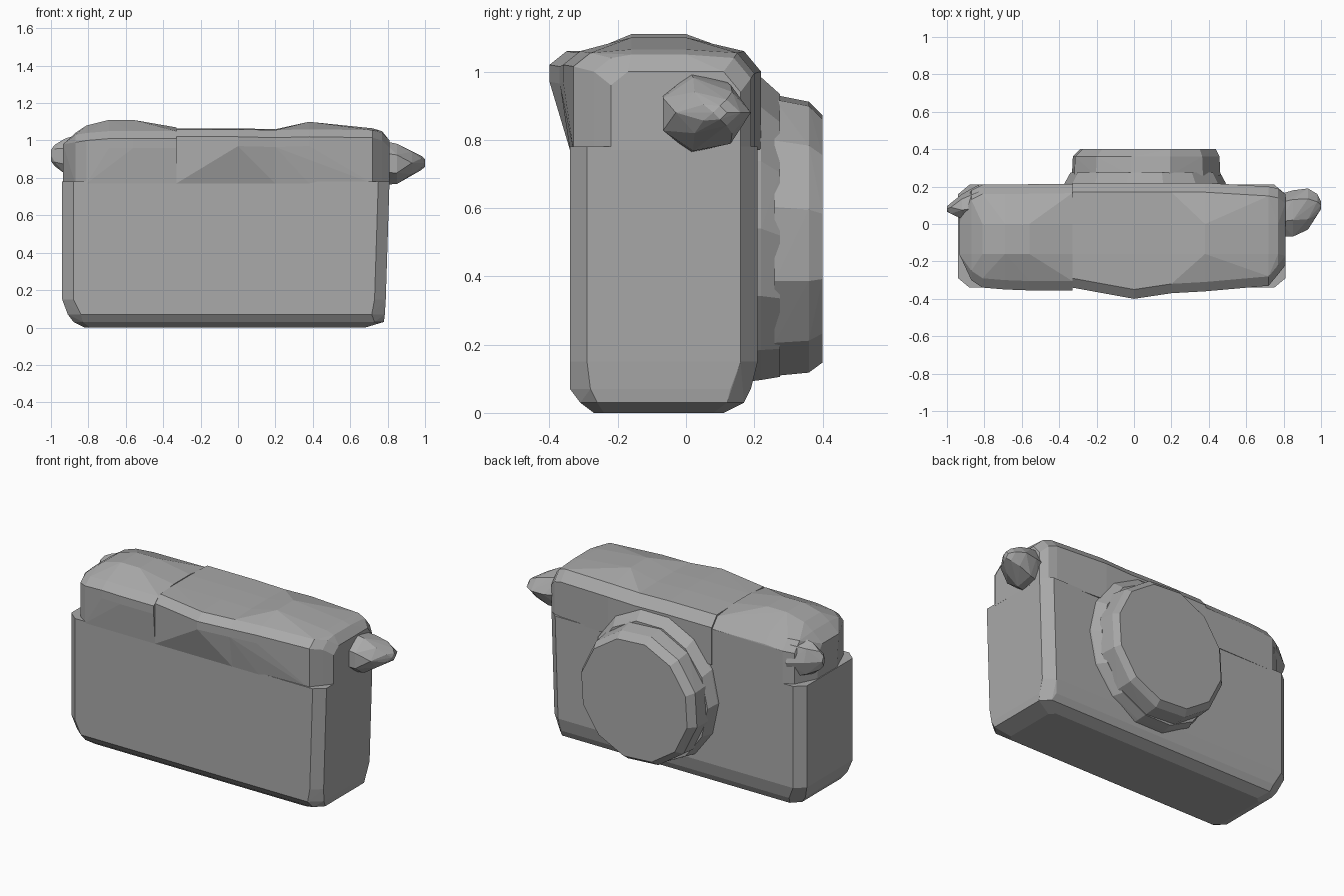
import bpy
import bmesh
from math import cos, sin, pi

cube = bpy.data.objects.get("Cube")
if cube:
    bpy.data.objects.remove(cube, do_unlink=True)

grey = bpy.data.materials.new("warm_free_grey")
grey.name = "plain_grey"
grey.use_nodes = True
COLOUR = (0.4, 0.4, 0.4, 1)
grey.diffuse_color = COLOUR
grey.node_tree.nodes["Principled BSDF"].inputs["Base Color"].default_value = COLOUR


def hull(name, rings):
    """Faceted convex solid wrapped around a list of point rings."""
    bm = bmesh.new()
    for ring in rings:
        for point in ring:
            bm.verts.new(point)
    result = bmesh.ops.convex_hull(bm, input=bm.verts[:])
    spare = set(result["geom_interior"]) | set(result["geom_unused"])
    bmesh.ops.delete(bm, geom=[v for v in spare if isinstance(v, bmesh.types.BMVert)],
                     context="VERTS")
    bmesh.ops.recalc_face_normals(bm, faces=bm.faces[:])
    mesh = bpy.data.meshes.new(name)
    bm.to_mesh(mesh)
    bm.free()
    mesh.materials.append(grey)
    obj = bpy.data.objects.new(name, mesh)
    bpy.context.collection.objects.link(obj)
    return obj


def plan(z, left, right, front, back, cut_x, cut_y):
    """Level rectangle with cut corners."""
    ring = []
    for x, dx in ((left, cut_x), (right, -cut_x)):
        for y, dy in ((front, cut_y), (back, -cut_y)):
            ring += [(x + dx, y, z), (x, y + dy, z)]
    return ring


def station(x, front, back, edge, crown, base=0.77):
    """Cross-section of the top housing at one x."""
    profile = [(max(front, -0.34), base), (front, edge - 0.09), (front, edge - 0.04),
               (front + 0.05, edge), (-0.16, crown), (0, crown),
               (back - 0.05, edge), (back, edge - 0.06), (back, base)]
    return [(x, y, z) for y, z in profile]


def oval(axis, along, a, b, ra, rb, sides, turn=0):
    """Polygon across the x axis (a=y, b=z) or the y axis (a=x, b=z)."""
    ring = []
    for i in range(sides):
        t = 2 * pi * i / sides + turn
        u, v = a + ra * cos(t), b + rb * sin(t)
        ring.append((along, u, v) if axis == "x" else (u, along, v))
    return ring


# Main body with a chamfered base
hull("body", [
    plan(0, -0.82, 0.68, -0.27, 0.11, 0.03, 0.03),
    plan(0.03, -0.88, 0.78, -0.31, 0.17, 0.05, 0.05),
    plan(0.07, -0.91, 0.785, -0.34, 0.19, 0.07, 0.06),
    plan(0.15, -0.94, 0.79, -0.34, 0.21, 0.06, 0.05),
    plan(0.78, -0.94, 0.81, -0.34, 0.21, 0.06, 0.05)])

# Top housing in three sections
hull("top_right_section", [
    station(-0.935, -0.14, 0.05, 0.98, 0.98),
    station(-0.87, -0.30, 0.18, 1.03, 1.04),
    station(-0.81, -0.34, 0.21, 1.04, 1.08),
    station(-0.69, -0.35, 0.21, 1.05, 1.11),
    station(-0.56, -0.355, 0.21, 1.05, 1.11),
    station(-0.33, -0.355, 0.215, 1.05, 1.07)])
hull("top_middle_section", [
    station(-0.33, -0.34, 0.22, 1.06, 1.065),
    station(0, -0.40, 0.22, 1.06, 1.065),
    station(0.2, -0.37, 0.22, 1.055, 1.06)])
hull("top_left_section", [
    station(0.2, -0.37, 0.22, 1.055, 1.06),
    station(0.38, -0.36, 0.22, 1.06, 1.10),
    station(0.72, -0.33, 0.20, 1.055, 1.065),
    station(0.77, -0.27, 0.19, 1.04, 1.05),
    station(0.81, -0.22, 0.16, 1.0, 1.0)])

# Lens: sloping flange, then the barrel with a bevelled flat end
hull("lens_flange", [
    oval("y", 0.18, 0.06, 0.54, 0.44, 0.46, 14),
    oval("y", 0.22, 0.06, 0.54, 0.43, 0.455, 14),
    oval("y", 0.275, 0.06, 0.52, 0.40, 0.425, 14)])
hull("lens_barrel", [
    oval("y", 0.26, 0.065, 0.52, 0.405, 0.42, 12, 0.2),
    oval("y", 0.36, 0.065, 0.515, 0.40, 0.405, 12, 0.2),
    oval("y", 0.40, 0.075, 0.51, 0.37, 0.37, 12, 0.2)])

# Strap lugs on both ends
hull("left_lug", [
    oval("x", 0.78, 0.04, 0.88, 0.12, 0.12, 7),
    oval("x", 0.85, 0.05, 0.875, 0.13, 0.11, 7),
    oval("x", 0.93, 0.08, 0.88, 0.11, 0.07, 6),
    oval("x", 0.98, 0.10, 0.88, 0.06, 0.04, 5),
    oval("x", 1.0, 0.10, 0.88, 0.02, 0.02, 4)])
hull("right_lug", [
    oval("x", -0.83, 0.11, 0.91, 0.10, 0.13, 7),
    oval("x", -0.92, 0.09, 0.915, 0.07, 0.10, 7),
    oval("x", -0.98, 0.08, 0.92, 0.03, 0.06, 5),
    oval("x", -1.0, 0.08, 0.92, 0.015, 0.03, 4)])
